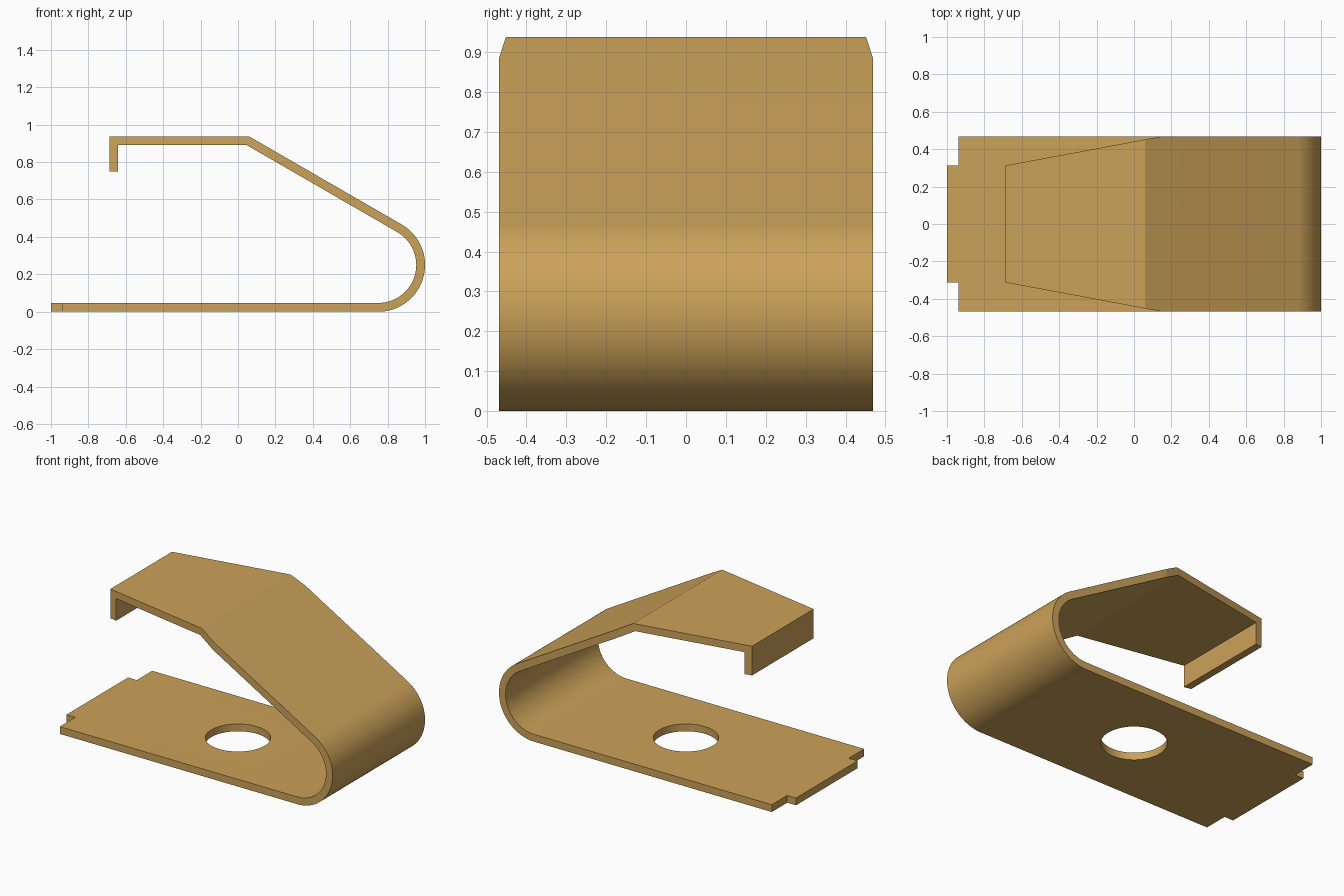
import bpy, bmesh, math
from mathutils import Vector

cube = bpy.data.objects.get("Cube")
if cube:
    bpy.data.objects.remove(cube, do_unlink=True)

T = 0.0469          # sheet thickness
W = 0.46875         # half width
H = 0.9375          # overall height
R = 0.25            # outer bend radius
CX, CZ = 0.75, 0.25 # bend centre
SLOPE = math.tan(math.radians(30))

brass = bpy.data.materials.new("brass")
brass.use_nodes = True
colour = (0.60, 0.36, 0.10, 1)
brass.diffuse_color = colour
brass.node_tree.nodes["Principled BSDF"].inputs["Base Color"].default_value = colour


def prism(name, points, direction):
    """Solid made by sweeping a planar outline along a direction."""
    bm = bmesh.new()
    face = bm.faces.new([bm.verts.new(p) for p in points])
    swept = bmesh.ops.extrude_face_region(bm, geom=[face])["geom"]
    verts = [v for v in swept if isinstance(v, bmesh.types.BMVert)]
    bmesh.ops.translate(bm, verts=verts, vec=Vector(direction))
    bmesh.ops.recalc_face_normals(bm, faces=bm.faces)
    mesh = bpy.data.meshes.new(name)
    bm.to_mesh(mesh)
    bm.free()
    obj = bpy.data.objects.new(name, mesh)
    bpy.context.collection.objects.link(obj)
    return obj


def arc(cx, cy, r, start, end, n):
    angles = [math.radians(start + (end - start) * i / n) for i in range(n + 1)]
    return [(cx + r * math.cos(a), cy + r * math.sin(a)) for a in angles]


def knee(r, z):
    """Point where the 30 degree ramp tangent to radius r reaches height z."""
    x0 = CX + r * math.cos(math.radians(60))
    z0 = CZ + r * math.sin(math.radians(60))
    return (x0 - (z - z0) / SLOPE, z)


# Bent strip: outer side of the profile, then back along the inner side
LIP = -0.6875
profile = [(-1, 0)] + arc(CX, CZ, R, -90, 60, 40)
profile += [knee(R, H), (LIP, H), (LIP, 0.75), (LIP + T, 0.75), (LIP + T, H - T)]
profile += [knee(R - T, H - T)] + arc(CX, CZ, R - T, 60, -90, 40) + [(-1, T)]
clip = prism("spring_clip", [(x, -W, z) for x, z in profile], (0, 2 * W, 0))
clip.data.materials.append(brass)

# Cutters: round hole in the base, corner notches, tapered upper arm
hole = arc(0, 0, 0.19, 0, 360, 72)[:-1]
cutters = [prism("hole_cutter", [(x, y, -0.1) for x, y in hole], (0, 0, 0.25))]
taper = (W - 0.3125) / (0.15 - LIP)
for side, s in (("left", 1), ("right", -1)):
    notch = [(-1.1, 0.3125), (-0.9375, 0.3125), (-0.9375, 0.6), (-1.1, 0.6)]
    cutters.append(prism(side + "_notch_cutter",
                         [(x, s * y, -0.1) for x, y in notch], (0, 0, 0.25)))
    wedge = [(x, W + taper * (x - 0.15)) for x in (-0.8, 0.25)] + [(0.25, 0.6), (-0.8, 0.6)]
    cutters.append(prism(side + "_taper_cutter",
                         [(x, s * y, 0.6) for x, y in wedge], (0, 0, 0.5)))

bpy.ops.object.select_all(action="DESELECT")
bpy.context.view_layer.objects.active = clip
clip.select_set(True)
for cutter in cutters:
    cutter.hide_render = True
    mod = clip.modifiers.new(cutter.name, "BOOLEAN")
    mod.operation = "DIFFERENCE"
    mod.solver = "EXACT"
    mod.object = cutter
    bpy.ops.object.modifier_apply(modifier=mod.name)
    bpy.data.objects.remove(cutter, do_unlink=True)

# Smooth bend and hole, crisp folds
bpy.ops.object.shade_smooth_by_angle(angle=math.radians(8))
